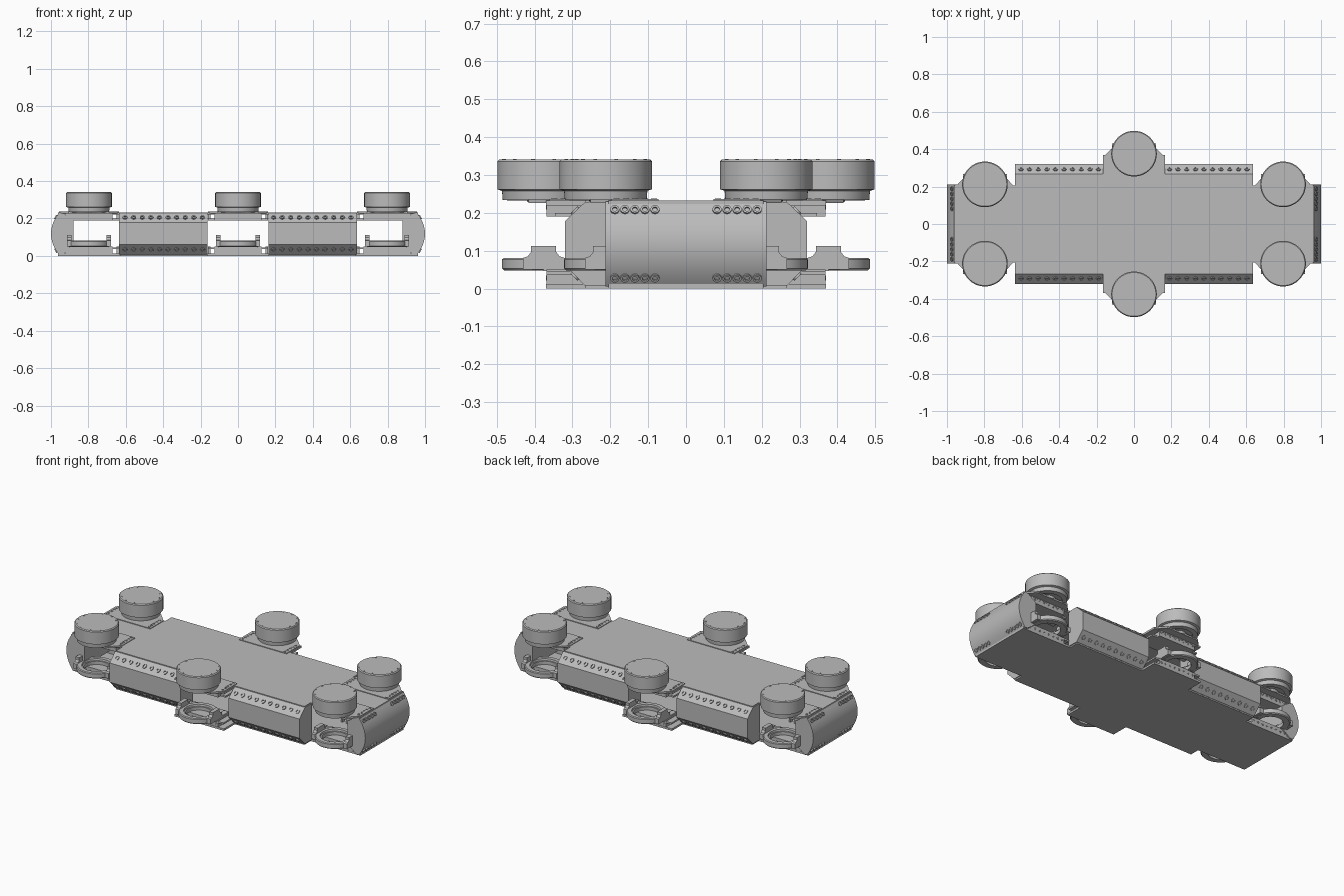
import bpy, bmesh
from math import pi, cos, sin, atan2
from mathutils import Matrix, Vector

cube = bpy.data.objects.get("Cube")
if cube:
    bpy.data.objects.remove(cube)

grey = bpy.data.materials.new("satin grey")
grey.use_nodes = True
colour = (0.5, 0.5, 0.5, 1)
grey.diffuse_color = colour
grey.node_tree.nodes["Principled BSDF"].inputs["Base Color"].default_value = colour


def finish(name, bm):
    bmesh.ops.recalc_face_normals(bm, faces=bm.faces)
    mesh = bpy.data.meshes.new(name)
    bm.to_mesh(mesh)
    bm.free()
    mesh.materials.append(grey)
    obj = bpy.data.objects.new(name, mesh)
    bpy.context.collection.objects.link(obj)
    bpy.ops.object.select_all(action='DESELECT')
    obj.select_set(True)
    bpy.context.view_layer.objects.active = obj
    bpy.ops.object.shade_smooth_by_angle(angle=0.6)
    return obj


def box(bm, x, y, z):
    mid = [(a + b) / 2 for a, b in (x, y, z)]
    size = [abs(b - a) for a, b in (x, y, z)]
    mat = Matrix.Translation(mid) @ Matrix.Diagonal((*size, 1))
    bmesh.ops.create_cube(bm, size=1, matrix=mat)


def prism(bm, points, direction):
    face = bm.faces.new([bm.verts.new(p) for p in points])
    ext = bmesh.ops.extrude_face_region(bm, geom=[face])
    verts = [v for v in ext["geom"] if isinstance(v, bmesh.types.BMVert)]
    bmesh.ops.translate(bm, vec=direction, verts=verts)


def lathe(bm, profile, centre, steps=48):
    # closed (radius, height) section turned about a vertical axis
    rings = [[bm.verts.new((centre[0] + r * cos(2 * pi * i / steps),
                            centre[1] + r * sin(2 * pi * i / steps), z))
              for i in range(steps)] for r, z in profile]
    for k, a in enumerate(rings):
        b = rings[(k + 1) % len(rings)]
        for i in range(steps):
            j = (i + 1) % steps
            bm.faces.new((a[i], a[j], b[j], b[i]))


def bolt(bm, pos, normal, radius, height=0.006, steps=12):
    # round head with a sunken socket
    rot = Vector(normal).to_track_quat('Z', 'Y').to_matrix().to_4x4()
    mat = Matrix.Translation(pos) @ rot
    levels = ((radius, -height), (radius, height), (radius * .55, height),
              (radius * .55, 0))
    rings = [[bm.verts.new(mat @ Vector((r * cos(2 * pi * i / steps),
                                         r * sin(2 * pi * i / steps), z)))
              for i in range(steps)] for r, z in levels]
    for a, b in zip(rings, rings[1:]):
        for i in range(steps):
            j = (i + 1) % steps
            bm.faces.new((a[i], a[j], b[j], b[i]))
    bm.faces.new(rings[-1])


# Deck plates: one quarter outline mirrored all round
quarter = [(0.165, 0.37), (0.165, 0.265), (0.63, 0.265), (0.63, 0.205), (0.962, 0.205)]
outline = (quarter + [(x, -y) for x, y in reversed(quarter)]
           + [(-x, -y) for x, y in quarter] + [(-x, y) for x, y in reversed(quarter)])
for name, z in (("bottom_plate", 0), ("top_plate", 0.22)):
    bm = bmesh.new()
    prism(bm, [(x, y, z) for x, y in outline], (0, 0, 0.012))
    finish(name, bm)

# Chamfered side panels with bolt rows
section = [(0.2, 0.008), (0.267, 0.008), (0.32, 0.062),
           (0.32, 0.178), (0.267, 0.228), (0.2, 0.228)]
for side, sy in (("front", -1), ("back", 1)):
    for end, sx in (("right", -1), ("left", 1)):
        bm = bmesh.new()
        prism(bm, [(sx * 0.162, sy * y, z) for y, z in section], (sx * 0.473, 0, 0))
        for i in range(10):
            x = sx * (0.19 + 0.046 * i)
            bolt(bm, (x, sy * 0.292, 0.204), (0, sy, 1), 0.013)
            bolt(bm, (x, sy * 0.292, 0.034), (0, sy, -1), 0.013)
        finish(f"{side}_{end}_side_panel", bm)

# Bowed end caps with bolt groups
for end, sx in (("right", -1), ("left", 1)):
    bm = bmesh.new()
    curve = []
    for i in range(17):
        t = i / 8 - 1
        curve.append((0.957 + 0.043 * (1 - t * t), 0.118 + 0.112 * t))
    cap = [(0.88, 0.05), (0.94, 0.006)] + curve + [(0.94, 0.23), (0.88, 0.19)]
    prism(bm, [(sx * x, -0.212, z) for x, z in cap], (0, 0.424, 0))
    for sy in (-1, 1):
        for i in range(5):
            y = sy * (0.082 + 0.0265 * i)
            for z, tilt in ((0.207, 0.6), (0.029, -0.6)):
                bolt(bm, (sx * 0.972, y, z), (sx, 0, tilt), 0.012)
    finish(f"{end}_end_cap", bm)


def leg_mount(name, cx, cy, s):
    # Upper and lower hollow brackets under the joint
    for level, low, high in (("lower", 0.0, 0.05), ("upper", 0.19, 0.235)):
        bm = bmesh.new()
        front, rear = cy - s * 0.008, cy - s * 0.14
        box(bm, (cx - 0.125, cx + 0.125), (rear, front), (low, high))
        inner = low + 0.036 if level == "lower" else low
        flange_y = front if level == "lower" else cy - s * 0.03
        for d in (-1, 1):
            box(bm, (cx + d * 0.12, cx + d * 0.16), (rear, flange_y),
                (inner, inner + 0.01))
            box(bm, (cx + d * 0.148, cx + d * 0.16), (rear, rear + s * 0.02), (low, high))
        for i in range(8):
            bolt(bm, (cx - 0.112 + 0.032 * i, front, (low + high) / 2 + 0.003),
                 (0, s, 0), 0.007, 0.002, 8)
        finish(f"{name}_{level}_bracket", bm)

    # Flared mounting flange with rivets
    bm = bmesh.new()
    flange = [(-0.16, -0.14), (-0.16, -0.015), (-0.108, 0.04),
              (0.108, 0.04), (0.16, -0.015), (0.16, -0.14)]
    prism(bm, [(cx + x, cy + s * y, 0.226) for x, y in flange], (0, 0, 0.01))
    for d in (-1, 1):
        for i in range(5):
            bolt(bm, (cx + d * 0.142, cy - s * (0.128 - 0.025 * i), 0.236),
                 (0, 0, 1), 0.008, 0.002, 8)
    finish(f"{name}_flange", bm)

    # Drum-shaped joint motor with a recessed underside and hub
    bm = bmesh.new()
    lathe(bm, [(0.001, 0.341), (0.117, 0.341), (0.122, 0.336), (0.122, 0.262),
               (0.11, 0.258), (0.108, 0.234), (0.08, 0.232), (0.078, 0.242),
               (0.045, 0.242), (0.043, 0.228), (0.001, 0.228)], (cx, cy), 64)
    for i in range(12):
        a = 2 * pi * (i + 0.5) / 12
        bolt(bm, (cx + 0.108 * cos(a), cy + 0.108 * sin(a), 0.341),
             (0, 0, 1), 0.005, 0.001, 8)
    finish(f"{name}_motor", bm)

    # Bearing ring with two raised lugs
    bm = bmesh.new()
    lathe(bm, [(0.072, 0.048), (0.105, 0.048), (0.11, 0.053), (0.11, 0.077),
               (0.105, 0.081), (0.082, 0.081), (0.08, 0.07), (0.072, 0.07)], (cx, cy))
    for d in (-1, 1):
        lug = [(-0.055, 0.05), (-0.055, 0.081), (-0.042, 0.085), (-0.033, 0.097),
               (-0.033, 0.112), (0.033, 0.112), (0.033, 0.097), (0.042, 0.085),
               (0.055, 0.081), (0.055, 0.05)]
        prism(bm, [(cx + d * 0.094, cy + y, z) for y, z in lug], (d * 0.024, 0, 0))
        box(bm, (cx + d * 0.085, cx + d * 0.118),
            (cy - s * 0.12, cy), (0.046, 0.06))
    finish(f"{name}_bearing_ring", bm)


for side, sy in (("front", -1), ("back", 1)):
    for end, cx, cy in (("right", -0.797, 0.212), ("middle", 0, 0.376), ("left", 0.797, 0.212)):
        leg_mount(f"{side}_{end}", cx, sy * cy, sy)
